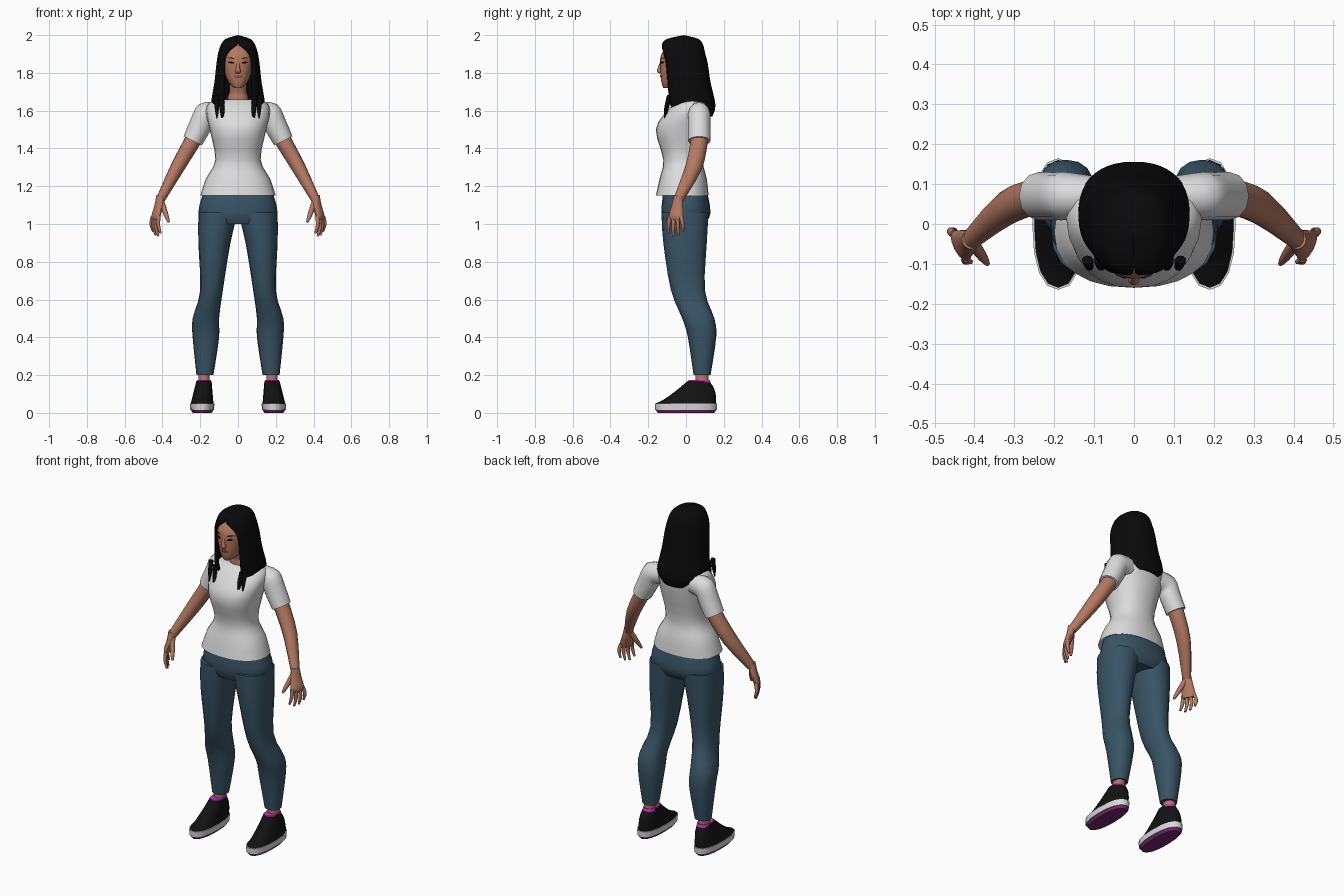
import bpy, bmesh
from math import sin, cos, pi, asin, copysign
from mathutils import Vector

cube = bpy.data.objects.get("Cube")
if cube:
    bpy.data.objects.remove(cube, do_unlink=True)


def material(name, red, green, blue):
    colour = (red, green, blue, 1)
    mat = bpy.data.materials.new(name)
    mat.use_nodes = True
    mat.diffuse_color = colour
    shader = next(node for node in mat.node_tree.nodes if node.type == 'BSDF_PRINCIPLED')
    shader.inputs["Base Color"].default_value = colour
    shader.inputs["Roughness"].default_value = .8
    return mat


skin = material("skin", .45, .19, .12)
shirt_white = material("shirt white", .72, .72, .73)
denim = material("denim blue", .04, .09, .13)
hair_black = material("hair black", .003, .003, .003)
shoe_black = material("shoe black", .006, .006, .006)
rubber = material("rubber white", .7, .7, .7)
purple = material("sole purple", .19, .02, .17)
magenta = material("trim magenta", .6, .03, .5)
lip_red = material("lip red", .24, .08, .06)
brow_brown = material("brow brown", .09, .04, .03)
parts = []


def blend_rings(rings, steps):
    """Insert rings on a smooth spline through the given ones."""
    result = []
    last = len(rings) - 1
    for i in range(last):
        group = zip(rings[max(i - 1, 0)], rings[i], rings[i + 1], rings[min(i + 2, last)])
        group = [[Vector(p) for p in points] for points in group]
        for step in range(steps):
            t = step / steps
            result.append([b + t / 2 * (c - a + t * (2 * a - 5 * b + 4 * c - d
                                                     + t * (3 * (b - c) + d - a)))
                           for a, b, c, d in group])
    return result + [rings[last]]


def loft(name, rings, mat, mirror=False, closed=True, steps=3):
    """Skin a list of equal point rings, ordered so the faces point outward."""
    bm = bmesh.new()
    loops = [[bm.verts.new(p) for p in ring] for ring in blend_rings(rings, steps)]
    count = len(loops[0])
    for low, high in zip(loops, loops[1:]):
        for j in range(count if closed else count - 1):
            k = (j + 1) % count
            bm.faces.new((low[j], low[k], high[k], high[j]))
    if closed:
        bm.faces.new(loops[0][::-1])
        bm.faces.new(loops[-1])
    bmesh.ops.remove_doubles(bm, verts=bm.verts, dist=.0002)
    mesh = bpy.data.meshes.new(name)
    bm.to_mesh(mesh)
    bm.free()
    mesh.materials.append(mat)
    part = bpy.data.objects.new(name, mesh)
    bpy.context.collection.objects.link(part)
    if mirror:
        part.modifiers.new("mirror", 'MIRROR').use_mirror_merge = False
    parts.append(part)
    return part


def soften(value):
    """Swell a sine or cosine so an oval becomes slightly boxy."""
    return copysign(abs(value) ** .87, value)


def oval(z, inner, outer, front, back, angles):
    return [((inner + outer + (outer - inner) * soften(cos(a))) / 2,
             (front + back + (back - front) * soften(sin(a))) / 2, z) for a in angles]


def circle(count):
    return [2 * pi * k / count for k in range(count)]


def body(name, rows, mat):
    """Central form from rows of height, half width, front and back."""
    return loft(name, [oval(z, -half, half, front, back, circle(24))
                       for z, half, front, back in rows], mat)


def limb(name, rows, mat, steps=3):
    """Mirrored form from rows of height, inner, outer, front and back."""
    return loft(name, [oval(*row, circle(16)) for row in rows], mat, mirror=True, steps=steps)


def tube(name, path, mat, side=Vector((1, 0, 0)), mirror=True):
    """Swept form from a path of points, each with its width and depth."""
    points = [Vector(step[0]) for step in path]
    rings = []
    for i, (_, width, depth) in enumerate(path):
        along = (points[min(i + 1, len(points) - 1)] - points[max(i - 1, 0)]).normalized()
        u = (side - along * side.dot(along)).normalized()
        v = along.cross(u)
        rings.append([points[i] + u * width * cos(a) + v * depth * sin(a) for a in circle(12)])
    return loft(name, rings, mat, mirror)


# Shirt and trousers
body("shirt", [(1.15, .2, -.16, .12), (1.24, .17, -.14, .11), (1.34, .12, -.12, .09),
               (1.5, .15, -.16, .12), (1.6, .17, -.1, .13), (1.65, .14, -.05, .11),
               (1.66, .06, -.03, .09)], shirt_white)
body("trouser_hips", [(1, .17, -.11, .1), (1.06, .21, -.13, .13), (1.18, .18, -.12, .11)], denim)
limb("trouser_legs", [(.2, .13, .22, .04, .13), (.4, .1, .24, .01, .16), (.5, .1, .24, -.02, .15),
                      (.65, .08, .2, -.08, .1), (.9, .04, .21, -.12, .11),
                      (1.06, 0, .21, -.13, .12)], denim)

# Ankles and shoes
limb("ankles", [(.1, .15, .21, .05, .12), (.24, .15, .21, .05, .12)], skin)


def shoe_layer(z, grow=0.0):
    return (z, .13 - grow, .25 + grow, -.16 - grow, .16 + grow)


limb("shoe_soles", [shoe_layer(0, -.01), shoe_layer(.016)], purple, steps=1)
limb("shoe_midsoles", [shoe_layer(.016, .003), shoe_layer(.05, .005)], rubber, steps=1)
limb("shoe_uppers", [(.05 + .12 * t, .13 + .01 * t, .25 - .03 * t,
                      -.16 + .17 * t ** .8, .16 - .04 * t ** 3)
                     for t in (k / 6 for k in range(7))], shoe_black)
limb("shoe_collars", [(.16, .14, .22, .01, .13), (.175, .143, .217, .015, .125)], magenta)

# Arms and sleeves share the same joints
chest = Vector((.1, .07, 1.59))
shoulder = Vector((.17, .07, 1.58))
upper_arm = Vector((.2, .07, 1.52))
cuff = Vector((.24, .07, 1.44))
elbow = Vector((.32, .04, 1.3))
wrist = Vector((.41, -.04, 1.13))
knuckles = Vector((.435, -.055, 1.04))
tube("sleeves", [(chest, .06, .05), (shoulder, .065, .06), (upper_arm, .06, .06),
                 (cuff, .054, .06)], shirt_white)
tube("arms", [(upper_arm, .045, .05), (cuff, .044, .046), (elbow, .038, .044),
              (wrist, .024, .026)], skin)

# Hands: palm, four spread fingers and a thumb
across = Vector((1, 2, 0)).normalized()
tube("palms", [(wrist + Vector((0, 0, .02)), .024, .022),
               (wrist.lerp(knuckles, .4), .034, .02),
               (knuckles, .042, .018), (knuckles - Vector((0, 0, .02)), .036, .012)], skin, across)
for place, (name, length) in enumerate(
        {"index": .09, "middle": .105, "ring": .1, "little": .08}.items()):
    offset = across * .022 * (place - 1.5)
    drop = Vector((0, 0, -length))
    bend = Vector((.006, 0, 0))
    base = knuckles + offset
    tube(name + "_fingers", [(base, .011, .012), (base + offset / 4 + drop / 2 + bend, .01, .01),
                             (base + offset / 3 + drop - bend, .006, .006)], skin, across)
thumb_tip = Vector((.367, -.1, 1.01))
tube("thumbs", [(wrist.lerp(thumb_tip, t), size, size)
                for t, size in ((.1, .016), (.5, .014), (.8, .011), (1, .006))], skin)

# Neck and head
body("neck", [(1.62, .06, -.03, .09), (1.67, .055, -.03, .08), (1.7, .046, -.03, .06),
              (1.78, .045, -.06, .05)], skin)
head = body("head", [(1.72, .02, -.12, -.06), (1.75, .05, -.13, 0), (1.82, .077, -.137, .07),
                     (1.9, .082, -.13, .08), (1.97, .04, -.07, .04)], skin)
tube("nose", [((0, -.126, 1.865), .007, .007), ((0, -.138, 1.83), .01, .01),
              ((0, -.14, 1.81), .015, .013), ((0, -.134, 1.8), .012, .008)], skin, mirror=False)

# Face details as thin oval plates laid on the head
bpy.context.view_layer.update()


def plate(name, x, z, width, height, mat, tilt=0.0):
    rings = []
    for scale, lift in ((1, .003), (1, -.002), (.6, -.003)):
        ring = []
        for a in circle(12):
            dx = scale * width * cos(a)
            dz = scale * height * sin(a) + tilt * dx
            hit = head.ray_cast(Vector((x + dx, -1, z + dz)), Vector((0, 1, 0)))[1]
            ring.append((x + dx, hit.y + lift, z + dz))
        rings.append(ring)
    loft(name, rings, mat, steps=1)


for label, sign in (("left", 1), ("right", -1)):
    plate(label + "_eye", sign * .036, 1.855, .017, .0055, hair_black, sign * .12)
    plate(label + "_brow", sign * .038, 1.878, .021, .003, brow_brown, sign * .1)
plate("lips", 0, 1.78, .024, .008, lip_red)


# Hair: a shell left open around the face
def hair_ring(z, half, front, back, opening):
    gap = asin((opening / half) ** (1 / .87)) if opening else 0
    count = 36
    return oval(z, -half, half, front, back,
                [gap - pi / 2 + 2 * (pi - gap) * k / count for k in range(count + 1)])


hair = loft("hair", [hair_ring(*row) for row in (
    (1.57, .1, -.07, .14, .08), (1.63, .14, -.1, .156, .08), (1.75, .125, -.12, .13, .08),
    (1.85, .114, -.135, .115, .08), (1.91, .104, -.137, .1, .06), (1.95, .09, -.128, .09, .01),
    (1.98, .065, -.1, .065, 0), (2, 0, -.01, -.01, 0))], hair_black, closed=False)
shell = hair.modifiers.new("thickness", 'SOLIDIFY')
shell.thickness = .016
shell.offset = -1

# Loose strands resting on the chest
for name, x, low in (("inner", .083, 1.54), ("outer", .112, 1.56)):
    tube(name + "_strands", [((x, -.115, low), .002, .002), ((x, -.107, low + .05), .011, .009),
                             ((x + .005, -.09, low + .12), .014, .011)], hair_black)

# Smooth shading with crisp rims
bpy.ops.object.select_all(action='DESELECT')
for part in parts:
    part.select_set(True)
bpy.context.view_layer.objects.active = parts[0]
bpy.ops.object.shade_smooth_by_angle(angle=.8)
